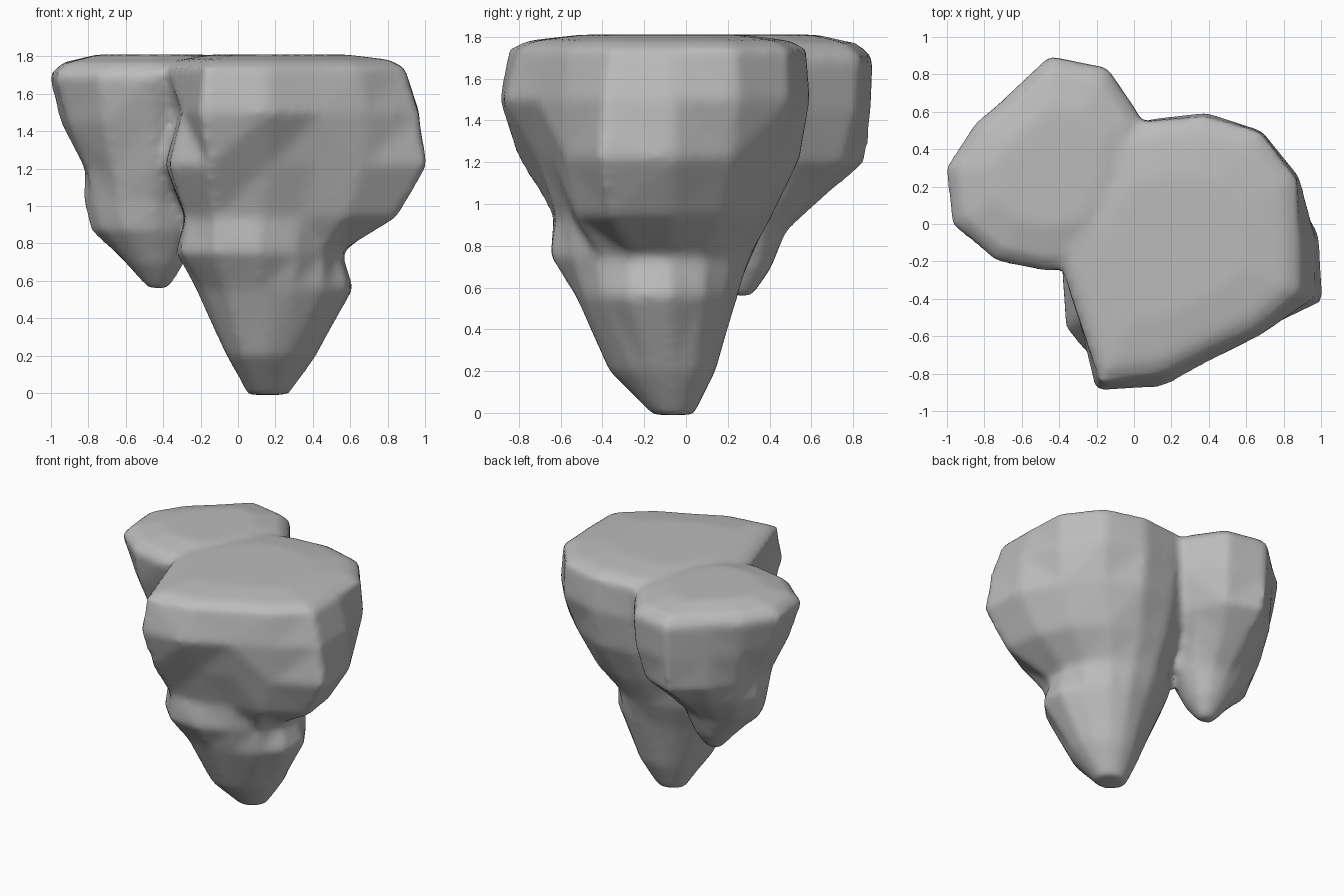
import bpy
import bmesh
import math
from mathutils import Vector

default_cube = bpy.data.objects.get("Cube")
if default_cube:
    bpy.data.objects.remove(default_cube, do_unlink=True)


def make_material(name, colour):
    """One flat colour, shown in viewport and render."""
    material = bpy.data.materials.new(name)
    material.use_nodes = True
    material.diffuse_color = colour
    shader = material.node_tree.nodes["Principled BSDF"]
    shader.inputs["Base Color"].default_value = colour
    shader.inputs["Roughness"].default_value = 0.9
    return material


def ring_points(height, centre, radii, start_angle):
    """Horizontal section: radii in hundredths, evenly spaced round the centre."""
    points = []
    for index, radius in enumerate(radii):
        angle = start_angle + math.tau * index / len(radii)
        direction = Vector((math.cos(angle), math.sin(angle), 0))
        points.append(Vector((*centre, height)) + direction * radius / 100)
    return points


def loft_rock(name, sections, start_angle, crown_height, material):
    """Skin the sections from tip to rim, then close with a gently domed crown."""
    mesh_builder = bmesh.new()
    rings = [ring_points(*section, start_angle) for section in sections]

    # Crown rings: the rim drawn inwards and lifted
    rim = rings[-1]
    crown_centre = Vector((*sections[-1][1], crown_height))
    for inward, lift in ((0.12, 0.6), (0.45, 1)):
        crown = []
        for point in rim:
            inner = point.lerp(crown_centre, inward)
            inner.z = point.z + (crown_height - point.z) * lift
            crown.append(inner)
        rings.append(crown)

    loops = [[mesh_builder.verts.new(point) for point in ring] for ring in rings]
    for lower, upper in zip(loops, loops[1:]):
        for index in range(len(lower)):
            following = (index + 1) % len(lower)
            mesh_builder.faces.new((lower[index], lower[following],
                                    upper[following], upper[index]))
    mesh_builder.faces.new(list(reversed(loops[0])))
    mesh_builder.faces.new(loops[-1])
    bmesh.ops.triangulate(mesh_builder, faces=mesh_builder.faces[:])
    bmesh.ops.recalc_face_normals(mesh_builder, faces=mesh_builder.faces[:])

    mesh = bpy.data.meshes.new(name)
    mesh_builder.to_mesh(mesh)
    mesh_builder.free()
    mesh.materials.append(material)
    rock = bpy.data.objects.new(name, mesh)
    bpy.context.collection.objects.link(rock)
    return rock


stone = make_material("grey stone", (0.5, 0.5, 0.5, 1))

# Large spire: pointed foot, waist bulge and wide overhanging shoulders
large_sections = [
    (-.01, (.16, -.05), (11, 10, 9, 9, 9, 9, 10, 11, 11, 11, 11, 11, 11, 11, 11)),
    (.2, (.16, -.08), (26, 25, 24, 23, 22, 21, 21, 21, 23, 27, 30, 29, 27, 26, 26)),
    (.56, (.15, -.1), (47, 41, 38, 36, 34, 34, 35, 37, 39, 43, 46, 43, 42, 44, 48)),
    (.75, (.14, -.1), (42, 42, 42, 42, 42, 42, 42, 44, 49, 57, 60, 55, 48, 45, 43)),
    (.94, (.15, -.1), (66, 60, 56, 53, 51, 47, 44, 43, 45, 55, 60, 52, 48, 60, 75)),
    (1.22, (.2, -.1), (79, 71, 67, 67, 63, 62, 61, 60, 61, 73, 79, 61, 58, 67, 87)),
    (1.5, (.2, -.1), (77, 77, 77, 72, 67, 66, 65, 60, 53, 64, 89, 77, 66, 69, 82)),
    (1.74, (.2, -.1), (69, 75, 76, 70, 66, 68, 67, 64, 60, 64, 84, 70, 61, 65, 74)),
]

# Small spire: shorter, rounder, hanging behind the large one
small_sections = [
    (.56, (-.43, .27), (6, 6, 5, 5, 5, 5, 5, 5, 5, 5, 6, 6)),
    (.69, (-.43, .26), (14, 15, 15, 15, 15, 16, 17, 17, 17, 16, 15, 14)),
    (.87, (-.45, .25), (25, 25, 24, 23, 24, 28, 34, 32, 29, 26, 24, 24)),
    (1.04, (-.45, .3), (30, 32, 36, 37, 34, 34, 38, 38, 38, 35, 30, 30)),
    (1.2, (-.45, .3), (38, 43, 53, 56, 43, 38, 37, 41, 43, 41, 38, 38)),
    (1.45, (-.45, .3), (48, 53, 60, 59, 44, 43, 50, 53, 53, 48, 45, 45)),
    (1.7, (-.45, .3), (52, 56, 62, 60, 45, 47, 56, 61, 58, 56, 58, 54)),
]

floating_rock = loft_rock("floating_rock", large_sections, math.radians(3), 1.81, stone)
small_spire = loft_rock("small_spire", small_sections, 0, 1.81, stone)

# Fuse both spires into one rock and weather the valley between them
bpy.ops.object.select_all(action='DESELECT')
small_spire.select_set(True)
floating_rock.select_set(True)
bpy.context.view_layer.objects.active = floating_rock
bpy.ops.object.join()

fuse = floating_rock.modifiers.new("fuse_spires", 'REMESH')
fuse.mode = 'VOXEL'
fuse.voxel_size = 0.03
weather = floating_rock.modifiers.new("weather", 'SMOOTH')
weather.factor = 0.5
weather.iterations = 4
for modifier in (fuse, weather):
    bpy.ops.object.modifier_apply(modifier=modifier.name)

# Soft weathered shading
bpy.ops.object.shade_smooth_by_angle(angle=math.radians(60))
